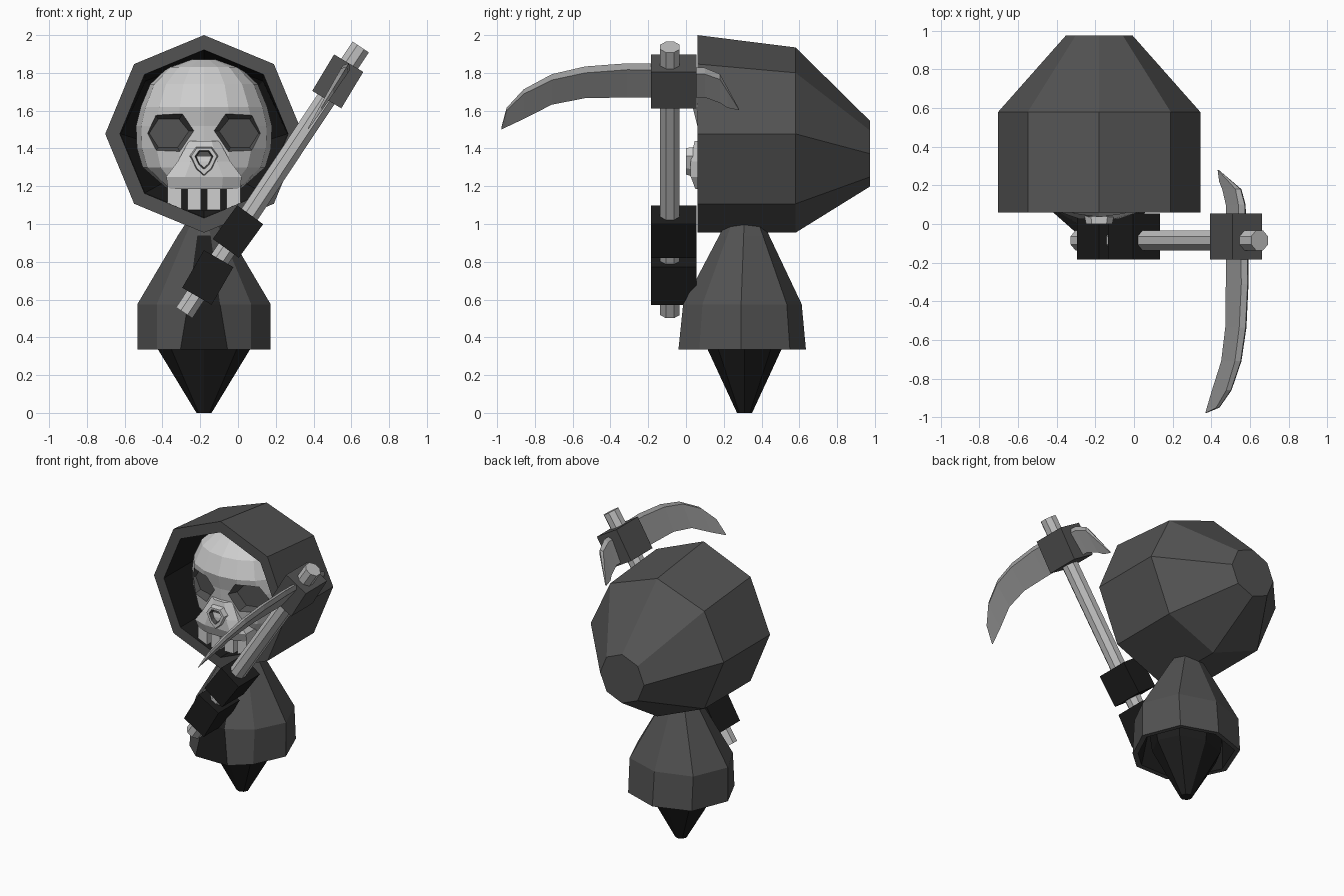
import bpy, bmesh, math
from mathutils import Vector, Matrix

if "Cube" in bpy.data.objects:
    bpy.data.objects.remove(bpy.data.objects["Cube"], do_unlink=True)


def material(name, v):
    m = bpy.data.materials.new(name)
    m.use_nodes = True
    m.diffuse_color = (v, v, v, 1)
    m.node_tree.nodes["Principled BSDF"].inputs["Base Color"].default_value = (v, v, v, 1)
    return m


CHARCOAL = material("charcoal cloth", 0.085)
BLACK = material("black", 0.012)
BONE = material("bone", 0.62)
WOOD = material("pale wood", 0.52)
STEEL = material("steel grey", 0.36)
CX = -0.18                                   # centre line of the figure


def finish(name, bm, mats):
    bmesh.ops.recalc_face_normals(bm, faces=bm.faces)
    me = bpy.data.meshes.new(name)
    bm.to_mesh(me)
    bm.free()
    for m in mats:
        me.materials.append(m)
    ob = bpy.data.objects.new(name, me)
    bpy.context.collection.objects.link(ob)
    return ob


def loft(name, rings, mats, rule=None):
    """Skin equal rings of points and cap both ends; rule(ring, side) picks the material."""
    bm = bmesh.new()
    vs = [[bm.verts.new(p) for p in r] for r in rings]
    n = len(rings[0])
    for i in range(len(vs) - 1):
        for k in range(n):
            j = (k + 1) % n
            f = bm.faces.new((vs[i][k], vs[i][j], vs[i + 1][j], vs[i + 1][k]))
            f.material_index = rule(i, k) if rule else 0
    bm.faces.new(vs[0]).material_index = rule(0, 0) if rule else 0
    bm.faces.new(vs[-1]).material_index = rule(len(vs) - 2, 0) if rule else 0
    return finish(name, bm, mats)


def box(name, centre, size, angle, mat):
    bm = bmesh.new()
    bmesh.ops.create_cube(bm, size=1)
    bm.transform(Matrix.Translation(centre) @ Matrix.Rotation(angle, 4, 'Y')
                 @ Matrix.Diagonal((*size, 1)))
    return finish(name, bm, [mat])


# Hood: octagonal shell, charcoal outside and black inside
def hood_ring(y, zc, r, top=1.0):
    pts = []
    for k in range(8):
        a = k * math.pi / 4
        s = math.sin(a)
        pts.append((CX + r * math.cos(a), y, zc + r * s * (top if s > 0 else 1)))
    return pts


loft("hood", [hood_ring(0.975, 1.372, 0.173), hood_ring(0.58, 1.477, 0.523, 0.875),
              hood_ring(0.06, 1.477, 0.523), hood_ring(0.06, 1.477, 0.445),
              hood_ring(0.55, 1.477, 0.44, 0.9), hood_ring(0.85, 1.40, 0.2)],
     [CHARCOAL, BLACK], lambda i, k: int(i > 2))


# Robe: nine-sided bell with a dark slit down the front
def robe_ring(z, sx, sy, slit, inset=0.0):
    half = [(slit, -0.355 * sy), (0.25 * sx, -0.245 * sy), (0.353 * sx, -0.025 * sy),
            (0.25 * sx, 0.235 * sy), (0, 0.32 * sy)]
    pts = half + [(-x, y) for x, y in half[-2::-1]]
    return [(CX + x * (1 - inset), 0.315 + y * (1 - inset), z) for x, y in pts]


loft("robe", [robe_ring(1.0, 0.28, 0.3, 0.02), robe_ring(0.94, 0.39, 0.39, 0.035),
              robe_ring(0.575, 1, 0.93, 0.085), robe_ring(0.335, 1, 1, 0.125),
              robe_ring(0.335, 1, 1, 0.125, 0.1), robe_ring(0.575, 1, 0.93, 0.085, 0.1),
              robe_ring(0.88, 0.39, 0.39, 0.035, 0.1)],
     [CHARCOAL, BLACK], lambda i, k: int(i > 3 or (k == 8 and 0 < i < 3)))


# Tapering lower body
def oval(z, rx, ry):
    return [(CX + rx * math.cos(k * math.pi / 4), 0.31 + ry * math.sin(k * math.pi / 4), z)
            for k in range(8)]


loft("lower_body", [oval(0, 0.04, 0.04), oval(0.335, 0.243, 0.195), oval(0.5, 0.26, 0.22),
                    oval(0.7, 0.12, 0.12)], [BLACK])


# Skull: stacked rings with a flattened face
def skull_ring(z, hw, front):
    pts = []
    for k in range(16):
        a = k * math.pi / 8
        c = math.cos(a)
        flat = math.copysign(abs(c) ** 0.7, c) if abs(c) > 1e-6 else 0
        depth = (0.38 - front) if c > 0 else 0.7 * (0.38 - front)
        pts.append((CX + hw * math.sin(a), 0.38 - depth * flat, z))
    return pts


skull = loft("skull", [skull_ring(*r) for r in (
    (1.19, 0.20, 0.10), (1.30, 0.325, 0.08), (1.40, 0.355, 0.07), (1.52, 0.36, 0.06),
    (1.62, 0.335, 0.035), (1.74, 0.285, 0.08), (1.83, 0.19, 0.17), (1.87, 0.07, 0.28))],
    [BONE, CHARCOAL])

# Eye sockets: tapered hexagons cut into the skull
OUTLINE = [(-0.045, 0.015), (-0.115, 0.10), (-0.26, 0.10), (-0.325, 0.0),
           (-0.26, -0.10), (-0.125, -0.10)]
MID = Vector((-0.185, 0))


def socket_ring(side, depth, scale):
    pts = []
    for x, z in OUTLINE:
        x = MID.x + (x - MID.x) * scale
        y = depth + 0.3 * (abs(x) - 0.185)
        pts.append((CX + side * x, y, 1.48 + z * scale))
    return pts


for side in (1, -1):
    cutter = loft("eye_cutter", [socket_ring(side, -0.06, 1.25), socket_ring(side, 0.09, 1.0),
                                 socket_ring(side, 0.165, 0.75)],
                  [BONE, CHARCOAL], lambda i, k: 1)
    cutter.hide_render = True
    mod = skull.modifiers.new("eye_socket", 'BOOLEAN')
    mod.operation, mod.solver, mod.object = 'DIFFERENCE', 'EXACT', cutter
    bpy.context.view_layer.update()
    cut = bpy.data.meshes.new_from_object(
        skull.evaluated_get(bpy.context.evaluated_depsgraph_get()))
    skull.modifiers.clear()
    skull.data = cut
    bpy.data.objects.remove(cutter, do_unlink=True)

# Upper jaw below the nose
loft("upper_jaw", [[(CX + x * s, y, z) for s, y, z in
                    ((1, f, zz), (0.5, f - 0.035, zz), (-0.5, f - 0.035, zz), (-1, f, zz),
                     (-1, 0.3, zz), (1, 0.3, zz))]
                   for x, f, zz in ((0.19, 0.085, 1.185), (0.20, 0.06, 1.25),
                                    (0.14, 0.06, 1.33), (0.08, 0.08, 1.44))], [BONE])


# Nose: raised hexagonal rim around a dark hole
def nose_ring(y, s):
    return [(CX + x * s, y, 1.355 + z * s) for x, z in
            ((0.045, 0.055), (0.08, 0.005), (0.045, -0.07), (0, -0.11),
             (-0.045, -0.07), (-0.08, 0.005), (-0.045, 0.055))]


loft("nose", [nose_ring(0.12, 1.15), nose_ring(0.0, 0.85), nose_ring(0.0, 0.6),
              nose_ring(0.03, 0.5)], [BONE, CHARCOAL], lambda i, k: int(i > 1))

# Teeth in front of a dark mouth
box("mouth", (CX, 0.24, 1.135), (0.37, 0.2, 0.13), 0, BLACK)
for i in range(4):
    box(f"tooth_{i + 1}", (CX - 0.156 + 0.104 * i, 0.12, 1.14), (0.072, 0.08, 0.13), 0, BONE)

# Scythe pole
A, B = Vector((-0.285, -0.085, 0.53)), Vector((0.65, -0.085, 1.937))
TILT = math.atan2(B.x - A.x, B.z - A.z)
bm = bmesh.new()
bmesh.ops.create_cone(bm, cap_ends=True, segments=8, radius1=0.056, radius2=0.056,
                      depth=(B - A).length)
bm.transform(Matrix.Translation((A + B) / 2) @ Matrix.Rotation(TILT, 4, 'Y')
             @ Matrix.Rotation(math.pi / 8, 4, 'Z'))
finish("pole", bm, [WOOD])

# Hands and the socket that holds the blade
box("left_hand", (0.0, -0.065, 0.96), (0.17, 0.24, 0.22), math.radians(36), BLACK)
box("right_hand", (CX + 0.02, -0.065, 0.717), (0.18, 0.24, 0.23), math.radians(30), BLACK)
box("blade_socket", (0.528, -0.065, 1.755), (0.18, 0.24, 0.225), math.radians(31), CHARCOAL)

# Blades: wedge sections (y, top, bottom, half thickness) in the tilted plane of the pole
FRAME = Matrix.Translation((0.528, 0, 1.755)) @ Matrix.Rotation(math.radians(32), 4, 'Y')


def blade(name, sections):
    rings = []
    for y, top, low, t in sections:
        pts = ((0, y, top), (t, y, top - 1.2 * t), (0, y, low), (-t, y, top - 1.2 * t))
        rings.append([FRAME @ Vector(p) for p in pts])
    loft(name, rings, [STEEL])


blade("long_blade", [(-0.10, 0.11, -0.10, 0.022), (-0.31, 0.113, -0.10, 0.022),
                     (-0.535, 0.093, -0.105, 0.022), (-0.71, 0.045, -0.145, 0.02),
                     (-0.86, -0.05, -0.235, 0.016), (-0.95, -0.165, -0.285, 0.01),
                     (-0.977, -0.285, -0.30, 0.003)])
blade("short_blade", [(0.0, 0.09, -0.10, 0.022), (0.10, 0.085, -0.10, 0.022),
                      (0.18, 0.045, -0.135, 0.018), (0.22, -0.04, -0.165, 0.012),
                      (0.28, -0.17, -0.18, 0.003)])
